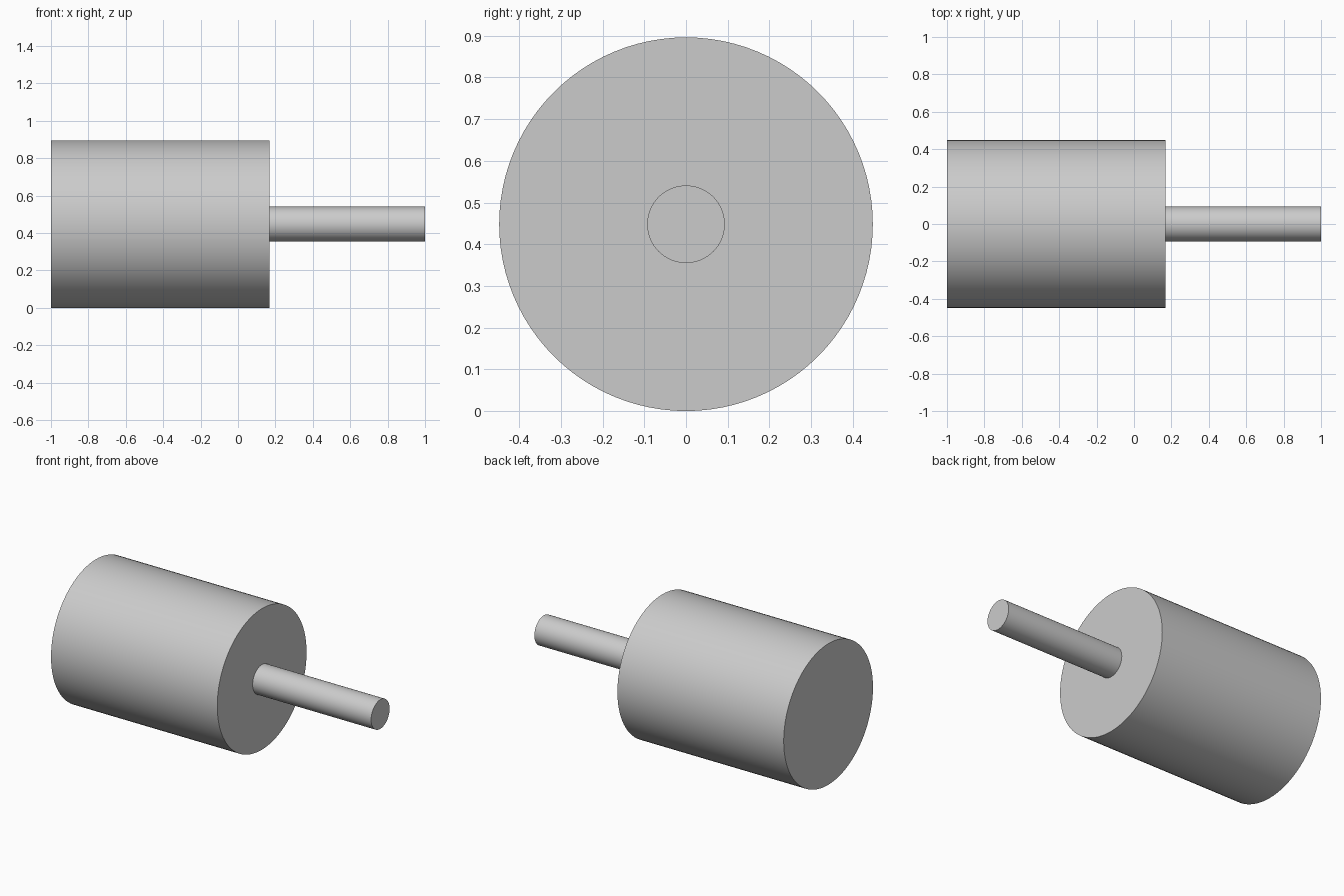
import bpy
import math

cube = bpy.data.objects.get("Cube")
if cube:
    bpy.data.objects.remove(cube, do_unlink=True)

grey = bpy.data.materials.new("plain_grey")
grey.use_nodes = True
grey.diffuse_color = (0.6, 0.6, 0.6, 1)
grey.node_tree.nodes["Principled BSDF"].inputs["Base Color"].default_value = grey.diffuse_color

BODY_RADIUS = 0.448
SHAFT_RADIUS = 0.093
SHOULDER = 0.168


def rod(name, radius, x_start, x_end, sides):
    """Solid cylinder lying along x on the shared axis."""
    bpy.ops.mesh.primitive_cylinder_add(
        vertices=sides, radius=radius, depth=x_end - x_start,
        location=((x_start + x_end) / 2, 0, BODY_RADIUS),
        rotation=(0, math.pi / 2, 0))
    part = bpy.context.object
    part.name = name
    part.data.name = name
    part.data.materials.append(grey)
    bpy.ops.object.transform_apply(location=False, rotation=True, scale=True)
    bpy.ops.object.shade_smooth_by_angle(angle=math.radians(30))
    return part


# Wide drum, and the thin shaft seated slightly into its end face
rod("drum_body", BODY_RADIUS, -1, SHOULDER, 96)
rod("shaft", SHAFT_RADIUS, SHOULDER - 0.01, 1, 64)
